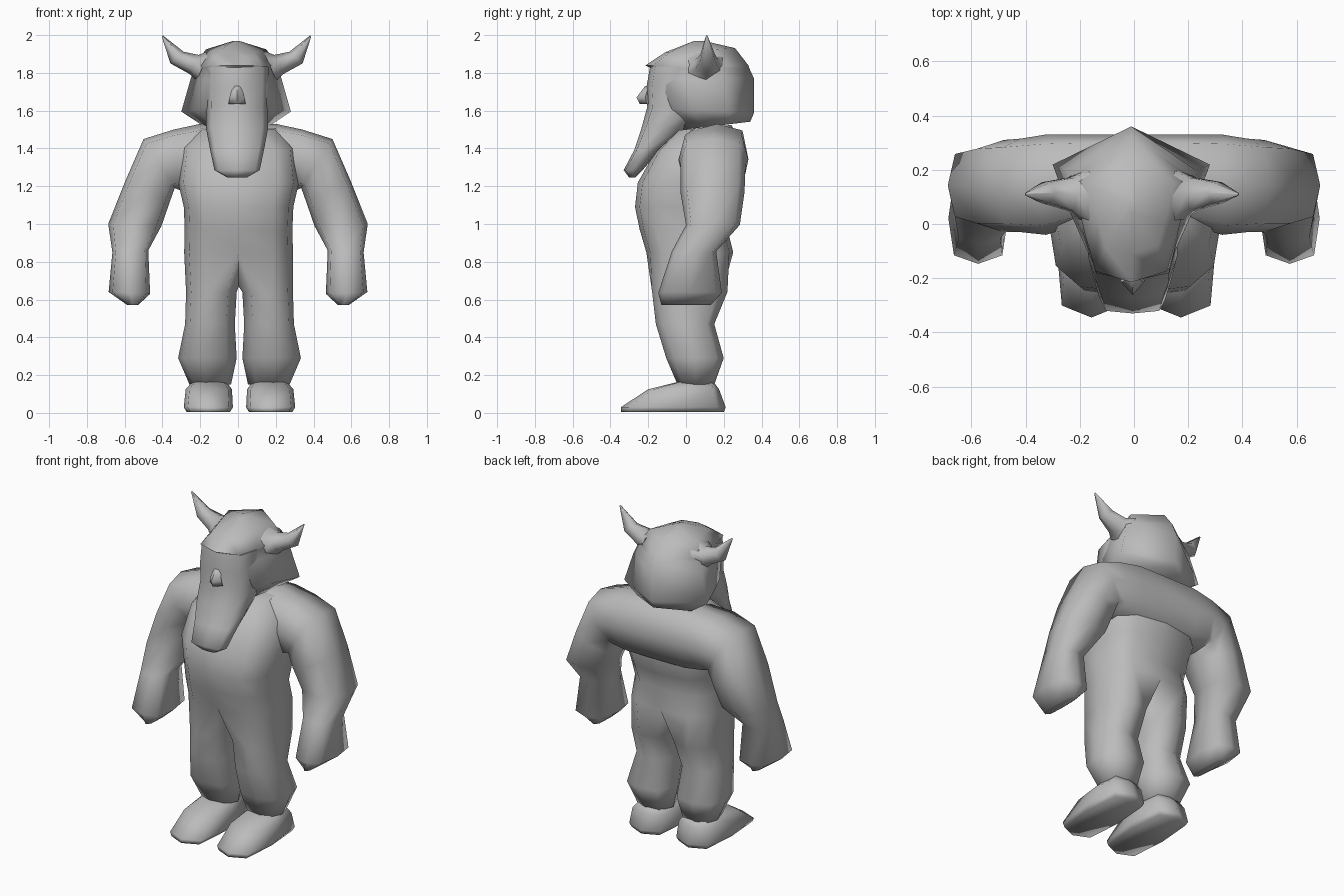
import bpy, bmesh, math

if "Cube" in bpy.data.objects:
    bpy.data.objects.remove(bpy.data.objects["Cube"])

GREY = (0.5, 0.5, 0.5, 1)
clay = bpy.data.materials.new("plain grey")
clay.use_nodes = True
clay.diffuse_color = GREY
clay.node_tree.nodes["Principled BSDF"].inputs["Base Color"].default_value = GREY


def outline(angles, power):
    """Unit superellipse points at the given degrees; a lower power is boxier."""
    pts = []
    for d in angles:
        c, s = math.cos(math.radians(d)), math.sin(math.radians(d))
        pts.append((math.copysign(abs(c) ** power, c), math.copysign(abs(s) ** power, s)))
    return pts


def rounded(sides, power):
    return outline([360 * i / sides for i in range(sides)], power)


def add_ring(bm, ring, shape, side=1, centre=0.0):
    """Ring is (outer x, z, inner x, z, front y, back y, slope of z along y)."""
    xa, za, xb, zb, y0, y1, slope = ring
    verts = []
    for u, v in shape:
        t, dy = (u + 1) / 2, v * (y1 - y0) / 2
        x, z = xb + (xa - xb) * t, zb + (za - zb) * t
        verts.append(bm.verts.new((centre + side * x, (y0 + y1) / 2 + dy, z + slope * dy)))
    return verts


def bridge(bm, loops):
    for a, b in zip(loops, loops[1:]):
        for i in range(len(a)):
            j = (i + 1) % len(a)
            bm.faces.new((a[i], a[j], b[j], b[i]))


def finish(name, bm, angle):
    bmesh.ops.recalc_face_normals(bm, faces=bm.faces)
    mesh = bpy.data.meshes.new(name)
    bm.to_mesh(mesh)
    bm.free()
    mesh.materials.append(clay)
    obj = bpy.data.objects.new(name, mesh)
    bpy.context.collection.objects.link(obj)
    bpy.ops.object.select_all(action="DESELECT")
    obj.select_set(True)
    bpy.context.view_layer.objects.active = obj
    bpy.ops.object.shade_smooth_by_angle(angle=math.radians(angle))


def loft(name, rings, shape, side=1, centre=0.0, angle=80):
    bm = bmesh.new()
    loops = [add_ring(bm, r, shape, side, centre) for r in rings]
    bridge(bm, loops)
    bm.faces.new(loops[0])
    bm.faces.new(loops[-1])
    finish(name, bm, angle)


def level(z, half, y0, y1, slope=0):
    """Horizontal ring centred on x = 0."""
    return (half, z, -half, z, y0, y1, slope)


def span(z, x0, x1, y0, y1):
    """Horizontal ring between two x positions."""
    return (x1, z, x0, z, y0, y1, 0)


# Torso and trousers: the lowest torso ring splits into two legs at the crotch
bm = bmesh.new()
torso_shape = rounded(12, 0.65)
torso = [add_ring(bm, r, torso_shape, 1, 0.003) for r in (
    level(1.51, 0.20, -0.05, 0.24, 0.1), level(1.41, 0.30, -0.16, 0.29, 0.1),
    level(1.22, 0.32, -0.255, 0.30), level(1.09, 0.29, -0.27, 0.27),
    level(0.97, 0.285, -0.245, 0.22), level(0.85, 0.288, -0.21, 0.25))]
bridge(bm, torso)
bm.faces.new(torso[0])
crotch = bm.verts.new((0.003, 0.01, 0.67))
hips = torso[-1]
leg_shape = outline((-125, -85, -42, 0, 42, 85, 125, 180), 0.75)
for s, order in ((1, (9, 10, 11, 0, 1, 2, 3)), (-1, (9, 8, 7, 6, 5, 4, 3))):
    leg = [[hips[i] for i in order] + [crotch]]
    leg += [add_ring(bm, r, leg_shape, s, 0.008) for r in (
        span(0.64, 0.015, 0.283, -0.18, 0.22), span(0.47, 0.025, 0.288, -0.16, 0.15),
        span(0.29, 0.015, 0.325, -0.105, 0.20), span(0.15, 0.045, 0.265, -0.045, 0.15))]
    bridge(bm, leg)
    bm.faces.new(leg[-1])
finish("torso_and_trousers", bm, 80)

# Shoulder yoke and both arms as one sweep from hand to hand
arm = [
    (0.585, 0.57, 0.53, 0.57, -0.13, 0.13, 0), (0.685, 0.64, 0.465, 0.63, -0.147, 0.19, 0),
    (0.665, 0.85, 0.475, 0.86, -0.075, 0.16, 0), (0.687, 1.00, 0.405, 0.99, 0.0, 0.285, 0),
    (0.60, 1.22, 0.36, 1.12, -0.03, 0.31, 0), (0.50, 1.45, 0.335, 1.19, -0.03, 0.315, 0),
    (0.34, 1.50, 0.31, 1.18, -0.04, 0.33, 0), (0.20, 1.53, 0.20, 1.16, 0.0, 0.33, 0)]
opposite = [(-xa, za, -xb, zb, y0, y1, k) for xa, za, xb, zb, y0, y1, k in reversed(arm)]
loft("shoulders_and_arms", arm + opposite, rounded(8, 0.6))

# Head covering: pointed at the back, flat at the brow
half = [(1, 0.4), (0.76, -0.4), (0.6, -0.85)]
head_shape = [(0, 1)] + half + [(0, -1)] + [(-u, v) for u, v in reversed(half)]
loft("helmet_and_hair", [
    level(1.52, 0.19, -0.02, 0.34, 0.12), level(1.60, 0.29, -0.11, 0.36, -0.05),
    level(1.77, 0.24, -0.18, 0.36), level(1.825, 0.22, -0.185, 0.335),
    level(1.84, 0.22, -0.215, 0.33), level(1.92, 0.16, -0.11, 0.26, 0.06),
    level(1.968, 0.02, 0.04, 0.10)], head_shape, centre=-0.01)

# Face tapering into the long beard
loft("face_and_beard", [
    level(1.245, 0.05, -0.30, -0.27), level(1.285, 0.12, -0.33, -0.23),
    level(1.39, 0.142, -0.275, -0.14), level(1.51, 0.165, -0.235, 0.0),
    level(1.62, 0.165, -0.205, 0.1), level(1.72, 0.167, -0.21, 0.1),
    level(1.835, 0.167, -0.19, 0.1)], rounded(8, 0.6), centre=-0.005)

# Short nose, wide at the nostrils
loft("nose", [
    level(1.635, 0.045, -0.245, -0.17), level(1.67, 0.04, -0.262, -0.17),
    level(1.73, 0.02, -0.217, -0.18)], rounded(4, 1), centre=-0.005)

for label, s in (("left", 1), ("right", -1)):
    # Shoe, low at the toe and high at the ankle
    loft(label + "_shoe", [
        span(0.005, 0.05, 0.28, -0.345, 0.20), span(0.03, 0.035, 0.295, -0.345, 0.21),
        span(0.125, 0.04, 0.285, -0.20, 0.175), span(0.165, 0.07, 0.25, -0.04, 0.145)],
        rounded(8, 0.5), s, 0.008, 120)
    # Horn curving out and up from a broad base
    loft(label + "_horn", [
        (0.14, 1.92, 0.21, 1.76, 0.0, 0.21, 0), (0.20, 1.895, 0.25, 1.795, 0.04, 0.18, 0),
        (0.28, 1.912, 0.35, 1.85, 0.07, 0.16, 0), (0.392, 2.0, 0.395, 1.99, 0.105, 0.115, 0)],
        rounded(6, 1), s, -0.008)
